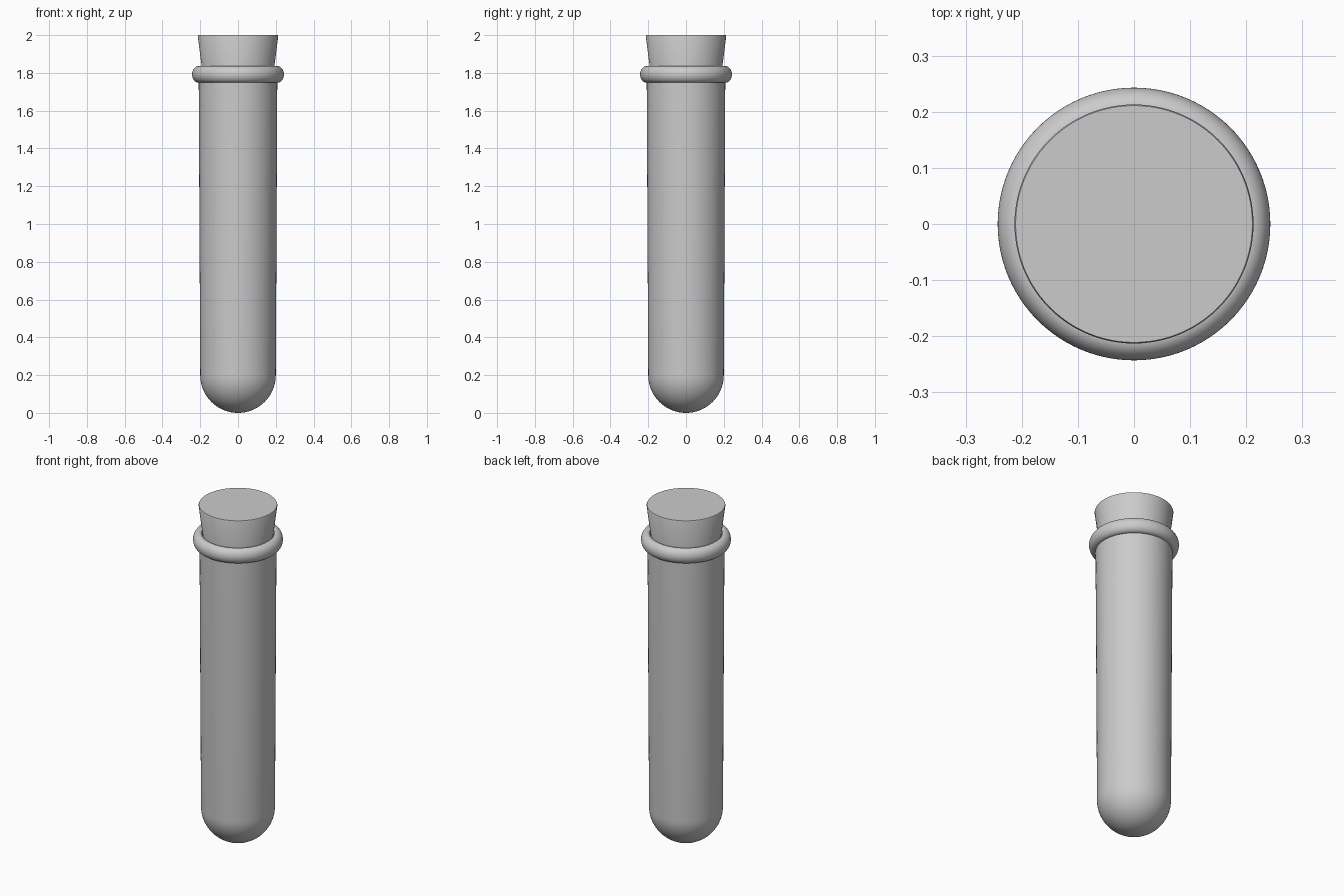
import bpy, bmesh
from math import sin, cos, pi, radians

if "Cube" in bpy.data.objects:
    bpy.data.objects.remove(bpy.data.objects["Cube"])

SEGMENTS = 96


def arc(cr, cz, rr, rz, a0, a1, n):
    """Points of an elliptical arc in the (radius, z) plane, angles in degrees."""
    angles = [radians(a0 + (a1 - a0) * i / n) for i in range(n + 1)]
    return [(cr + rr * cos(a), cz + rz * sin(a)) for a in angles]


def lathe(name, profile):
    """Revolve a (radius, z) profile about the z axis."""
    bm = bmesh.new()
    verts = [bm.verts.new((max(r, 0), 0, z)) for r, z in profile]
    edges = [bm.edges.new(pair) for pair in zip(verts, verts[1:])]
    bmesh.ops.spin(bm, geom=verts + edges, axis=(0, 0, 1), cent=(0, 0, 0),
                   angle=2 * pi, steps=SEGMENTS)
    bmesh.ops.remove_doubles(bm, verts=bm.verts, dist=1e-5)
    bmesh.ops.recalc_face_normals(bm, faces=bm.faces)
    mesh = bpy.data.meshes.new(name)
    bm.to_mesh(mesh)
    bm.free()
    obj = bpy.data.objects.new(name, mesh)
    bpy.context.collection.objects.link(obj)
    bpy.ops.object.select_all(action='DESELECT')
    obj.select_set(True)
    bpy.context.view_layer.objects.active = obj
    bpy.ops.object.shade_smooth_by_angle(angle=radians(35))
    return obj


# Glass tube: round bottom, slightly flared wall, rolled lip, hollow inside
outer = arc(0, 0.2, 0.2, 0.195, -90, 0, 20)
outer = [(r, z + (0.003 - 0.003)) for r, z in arc(0, 0.2, 0.2, 0.2, -90, 0, 20)]
wall = [(0.208, 1.75)]
lip = (arc(0.208, 1.792, 0.035, 0.044, -90, 0, 10)
       + arc(0.208, 1.792, 0.035, 0.044, 0, 90, 10)[1:])
inner = [(0.197, 1.832), (0.19, 1.82)] + arc(0, 0.2, 0.182, 0.182, 0, -90, 20)
lathe("glass_tube", outer + wall + lip + inner)

# Tapered cork pushed into the mouth
lathe("cork", [(0, 1.64), (0.163, 1.64), (0.168, 1.645), (0.213, 1.995),
               (0.211, 2.0), (0, 2.0)])
